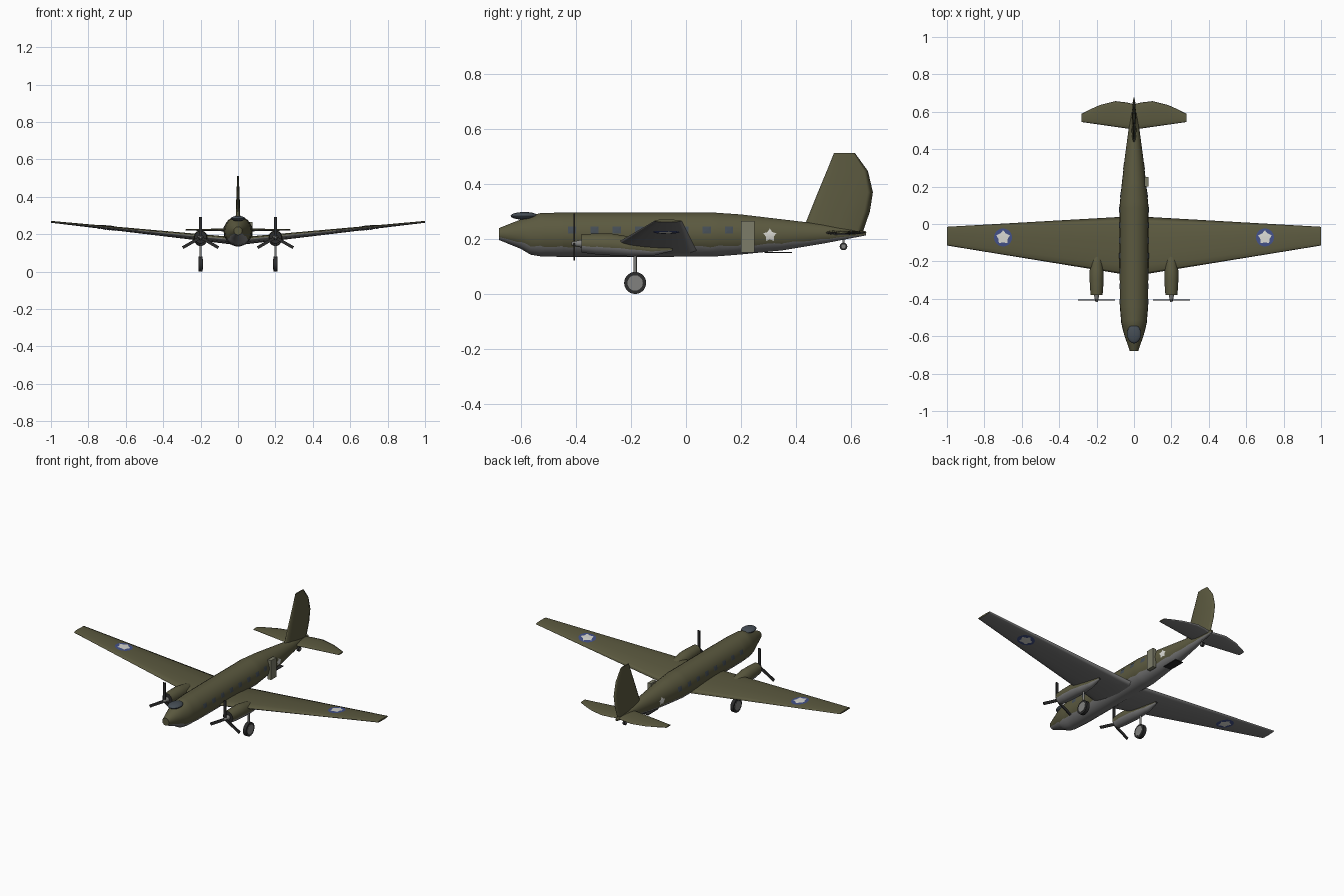
import bpy, bmesh, math
from mathutils import Matrix, Vector

if "Cube" in bpy.data.objects:
    bpy.data.objects.remove(bpy.data.objects["Cube"])


def mat(name, r, g, b):
    m = bpy.data.materials.new(name)
    m.diffuse_color = (r, g, b, 1)
    m.use_nodes = True
    m.node_tree.nodes["Principled BSDF"].inputs["Base Color"].default_value = m.diffuse_color
    return m


OLIVE = mat("olive", .105, .10, .05)
GREY = mat("belly_grey", .2, .2, .2)
GLASS = mat("glass", .06, .075, .09)
DARK = mat("dark_metal", .025, .025, .025)
STEEL = mat("steel", .22, .22, .21)
BLUE = mat("blue", .055, .08, .24)
WHITE = mat("off_white", .68, .68, .64)
KHAKI = mat("door_khaki", .2, .2, .14)


def finish(name, bm, mats, smooth=None):
    me = bpy.data.meshes.new(name)
    bm.to_mesh(me)
    bm.free()
    ob = bpy.data.objects.new(name, me)
    bpy.context.collection.objects.link(ob)
    for m in mats:
        me.materials.append(m)
    if smooth:
        bpy.ops.object.select_all(action='DESELECT')
        ob.select_set(True)
        bpy.context.view_layer.objects.active = ob
        bpy.ops.object.shade_smooth_by_angle(angle=math.radians(smooth))
    return ob


def loft(name, rings, mats, rule, cap=0, smooth=None):
    """Skin closed rings; rule(segment) gives the material index."""
    bm = bmesh.new()
    vs = [[bm.verts.new(p) for p in r] for r in rings]
    n = len(rings[0])
    for a, b in zip(vs, vs[1:]):
        for j in range(n):
            k = (j + 1) % n
            f = bm.faces.new((a[j], a[k], b[k], b[j]))
            f.material_index = rule(j)
            f.smooth = True
    for r in (vs[0], vs[-1]):
        bm.faces.new(r).material_index = cap
    bmesh.ops.recalc_face_normals(bm, faces=bm.faces)
    return finish(name, bm, mats, smooth)


def box(name, loc, size, m, rot=Matrix()):
    bm = bmesh.new()
    bmesh.ops.create_cube(bm, size=1, matrix=Matrix.Translation(loc) @ rot @ Matrix.Diagonal((*size, 1)))
    return finish(name, bm, [m])


def cyl(name, loc, r1, r2, depth, m, rot=Matrix(), seg=24):
    bm = bmesh.new()
    bmesh.ops.create_cone(bm, cap_ends=True, segments=seg, radius1=r1, radius2=r2, depth=depth,
                          matrix=Matrix.Translation(loc) @ rot)
    return finish(name, bm, [m], 40)


def decal(name, outline, place, m, out, steps=4):
    """Thin painted patch: a 2D outline around a centre, laid on a surface."""
    (cu, cv), pts = outline
    bm = bmesh.new()
    c = bm.verts.new(place(cu, cv))
    rings = [[bm.verts.new(place(cu + u * s / steps, cv + v * s / steps)) for u, v in pts]
             for s in range(1, steps + 1)]
    n = len(pts)
    for j in range(n):
        k = (j + 1) % n
        bm.faces.new((c, rings[0][j], rings[0][k]))
        for a, b in zip(rings, rings[1:]):
            bm.faces.new((a[j], b[j], b[k], a[k]))
    bm.normal_update()
    if sum((f.normal for f in bm.faces), Vector()).dot(Vector(out)) < 0:
        bmesh.ops.reverse_faces(bm, faces=bm.faces)
    return finish(name, bm, [m])


def star(r1, r2, n=5):
    return [((r1, r2)[i % 2] * math.sin(i * math.pi / n), (r1, r2)[i % 2] * math.cos(i * math.pi / n))
            for i in range(2 * n)]


def lerp_table(t, y):
    for a, b in zip(t, t[1:]):
        if y <= b[0]:
            f = max(0, (y - a[0]) / (b[0] - a[0]))
            return [p + (q - p) * f for p, q in zip(a[1:], b[1:])]
    return list(t[-1][1:])


def tube(name, table, x0, count, edge, wave, mats, cap, smooth):
    """Body along y; paint changes below ring vertex -edge on both sides."""
    n, rings = 22, []
    y0, y1 = table[0][0], table[-1][0]
    ys = sorted({y0 + (y1 - y0) * i / count for i in range(count + 1)} | {t[0] for t in table})
    for i, y in enumerate(ys):
        zc, rx, rz = lerp_table(table, y)
        ring = []
        for j in range(n):
            a = 2 * math.pi * j / n
            if j in (n - edge, n // 2 + edge):
                a += wave * math.sin(i * 1.9 + j)
            ring.append((x0 + rx * math.cos(a), y, zc + rz * math.sin(a)))
        rings.append(ring)
    return loft(name, rings, mats, lambda j: int(n // 2 + edge <= j < n - edge), cap, smooth)


# fuselage: y, centre z, half width, half height
HULL = [(-.68, .218, .022, .022), (-.6, .2175, .05, .0545), (-.565, .2135, .06, .0715),
        (-.53, .2155, .068, .0795), (-.45, .2155, .075, .0815), (-.2, .2155, .077, .0815),
        (.1, .216, .077, .081), (.2, .2165, .067, .0735), (.35, .215, .05, .057),
        (.5, .2185, .03, .0355), (.655, .2205, .006, .0075)]
tube("fuselage", HULL, 0, 40, 2, .05, [OLIVE, GREY], 0, 35)


def hull_point(side):
    def place(y, z):
        zc, rx, rz = lerp_table(HULL, y)
        return (side * (rx * math.sqrt(max(0, 1 - ((z - zc) / rz) ** 2)) + .002), y, z)
    return place


# cabin windows and side stars
for s, tag in ((1, "right"), (-1, "left")):
    for i in range(8):
        quad = [(-.015, -.013), (.015, -.013), (.015, .013), (-.015, .013)]
        decal(f"cabin_window_{tag}_{i}", ((-.415 + .0817 * i, .233), quad), hull_point(s), GLASS, (s, 0, 0), 2)
    decal(f"side_star_{tag}", ((.305, .213), star(.025, .015)), hull_point(s), WHITE, (s, 0, 0))

# cockpit canopy
bm = bmesh.new()
bmesh.ops.create_uvsphere(bm, u_segments=20, v_segments=10, radius=1,
                          matrix=Matrix.Translation((0, -.588, .284)) @ Matrix.Diagonal((.038, .05, .014, 1)))
finish("cockpit_canopy", bm, [GLASS], 40)

# cargo door and belly plate
box("cargo_door", (.066, .225, .208), (.022, .05, .115), KHAKI)
box("belly_plate", (.005, .335, .151), (.05, .1, .004), DARK)

# airfoil: chord fraction, height fraction
FOIL = [(0, 0), (.04, .45), (.15, .8), (.35, 1), (.6, .95), (.9, .6), (1, 0)]


def section(le, te, half):
    top = [(le + (te - le) * u, half * h) for u, h in FOIL]
    return top + [(y, -h) for y, h in top[-2:0:-1]]


def wing_data(x):
    x = abs(x)
    return -.278 + .163 * x, .042 - .057 * x, .019 - .014 * x, .161 + .105 * x


def tilt(x, u):
    return .009 * (.5 - u) * 2 * (1 - abs(x))


# main wing
rings = []
for i in range(-10, 11):
    x = i / 10
    le, te, half, z = wing_data(x)
    rings.append([(x, y, z + h + tilt(x, (y - le) / (te - le))) for y, h in section(le, te, half)])
under = lambda j: int(j >= 6)
loft("main_wing", rings, [OLIVE, GREY], under)


def wing_point(side, lift):
    def place(x, y):
        le, te, half, z = wing_data(x)
        u = (y - le) / (te - le)
        return (x, y, z + tilt(x, u) + side * (half * lerp_table(FOIL, u)[0] + lift))
    return place


# wing roundels, above and below
disc = [(.048 * math.cos(a * math.pi / 16), .048 * math.sin(a * math.pi / 16)) for a in range(32)]
for x, tag in ((.7, "right"), (-.7, "left")):
    for s, face in ((1, "upper"), (-1, "lower")):
        decal(f"roundel_disc_{tag}_{face}", ((x, -.072), disc), wing_point(s, .0015), BLUE, (0, 0, s), 6)
        decal(f"roundel_star_{tag}_{face}", ((x, -.072), star(.038, .026)), wing_point(s, .003), WHITE, (0, 0, s), 6)

# tailplane: x, trailing edge
TAIL = [(0, .64), (.04, .65), (.1, .657), (.18, .637), (.23, .615), (.28, .59)]
rings = []
for x, te in [(-x, t) for x, t in TAIL[:0:-1]] + TAIL:
    half = .009 - .02 * abs(x)
    rings.append([(x, y, .223 + h) for y, h in section(.505 + .143 * abs(x), te, half)])
loft("tailplane", rings, [OLIVE, GREY], under)

# fin: z, leading edge, trailing edge, half thickness
FIN = [(.215, .418, .64, .014), (.3, .452, .669, .012), (.37, .48, .68, .010),
       (.447, .512, .662, .007), (.512, .538, .615, .004)]
loft("tail_fin", [[(h, y, z) for y, h in section(le, te, t)] for z, le, te, t in FIN], [OLIVE], lambda j: 0)

# engines, propellers and main wheels
ALONG_Y = Matrix.Rotation(math.pi / 2, 4, 'X')
ALONG_X = Matrix.Rotation(math.pi / 2, 4, 'Y')
POD = [(-.38, .184, .032, .034), (-.33, .182, .036, .038), (-.27, .18, .038, .04),
       (-.2, .172, .034, .036), (-.12, .161, .022, .022), (-.05, .162, .006, .006)]
for x, tag in ((.2, "right"), (-.2, "left")):
    tube(f"engine_pod_{tag}", POD, x, 12, 1, .03, [OLIVE, GREY, DARK], 2, 40)
    cyl(f"propeller_hub_{tag}", (x, -.397, .183), .015, .006, .04, STEEL, ALONG_Y, 16)
    for i in range(3):
        a = math.radians(120 * i)
        loc = (x + .06 * math.sin(a), -.406, .183 + .06 * math.cos(a))
        box(f"propeller_blade_{tag}_{i}", loc, (.016, .006, .1), DARK, Matrix.Rotation(a, 4, 'Y'))
    cyl(f"gear_strut_{tag}", (x, -.185, .1), .006, .006, .1, STEEL, Matrix(), 12)
    cyl(f"main_tyre_{tag}", (x, -.185, .04), .04, .04, .02, DARK, ALONG_X, 28)
    cyl(f"main_wheel_hub_{tag}", (x, -.185, .04), .028, .028, .024, STEEL, ALONG_X, 20)

# tail wheel
cyl("tail_strut", (0, .573, .195), .004, .004, .04, STEEL, Matrix(), 10)
cyl("tail_tyre", (0, .573, .173), .014, .014, .012, DARK, ALONG_X, 18)
cyl("tail_wheel_hub", (0, .573, .173), .008, .008, .015, STEEL, ALONG_X, 14)
